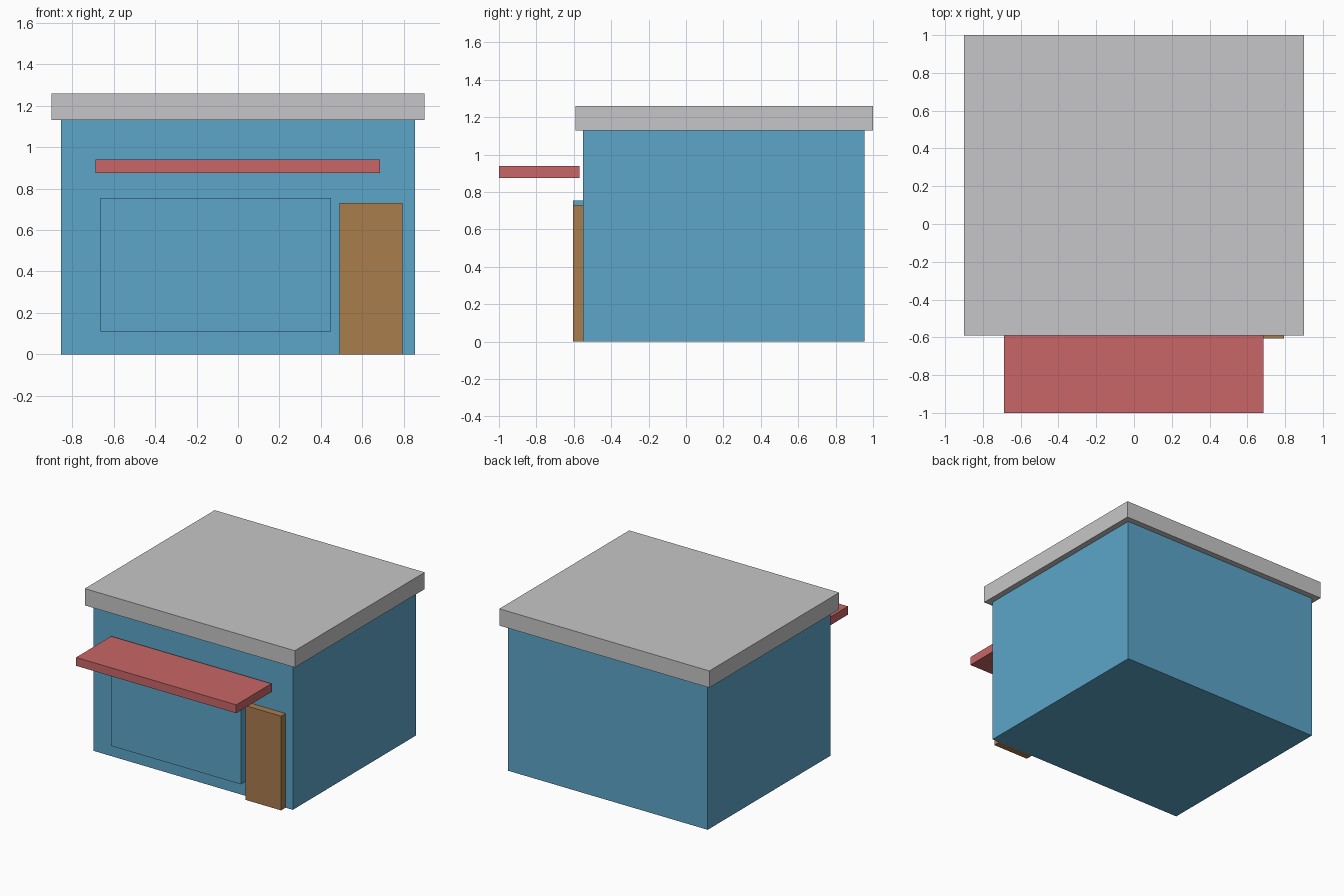
import bpy
import bmesh
from mathutils import Vector

cube = bpy.data.objects.get("Cube")
if cube:
    bpy.data.objects.remove(cube, do_unlink=True)


def material(name, rgb):
    mat = bpy.data.materials.new(name)
    mat.use_nodes = True
    color = (*rgb, 1.0)
    mat.diffuse_color = color
    mat.node_tree.nodes["Principled BSDF"].inputs["Base Color"].default_value = color
    return mat


def box(name, low, high, mat):
    """Axis-aligned box between two opposite corners."""
    low, high = Vector(low), Vector(high)
    bm = bmesh.new()
    bmesh.ops.create_cube(bm, size=1)
    bmesh.ops.scale(bm, vec=high - low, verts=bm.verts)
    mesh = bpy.data.meshes.new(name)
    bm.to_mesh(mesh)
    bm.free()
    mesh.materials.append(mat)
    obj = bpy.data.objects.new(name, mesh)
    obj.location = (low + high) / 2
    bpy.context.collection.objects.link(obj)
    return obj


blue = material("wall blue", (0.107, 0.376, 0.584))
grey = material("roof grey", (0.565, 0.565, 0.578))
red = material("awning red", (0.578, 0.133, 0.133))
brown = material("door brown", (0.402, 0.205, 0.076))

FRONT = -0.55   # front wall plane
PROUD = -0.605  # face of the window and door

# Building shell and overhanging flat roof
box("walls", (-0.855, FRONT, 0), (0.855, 0.955, 1.13), blue)
box("roof", (-0.9, -0.59, 1.13), (0.9, 1.0, 1.26), grey)

# Shopfront: raised window panel, door and flat awning
box("shop_window", (-0.665, PROUD, 0.11), (0.448, FRONT, 0.755), blue)
box("door", (0.49, PROUD, 0), (0.793, FRONT, 0.73), brown)
box("awning", (-0.688, -1.0, 0.875), (0.685, -0.57, 0.94), red)
